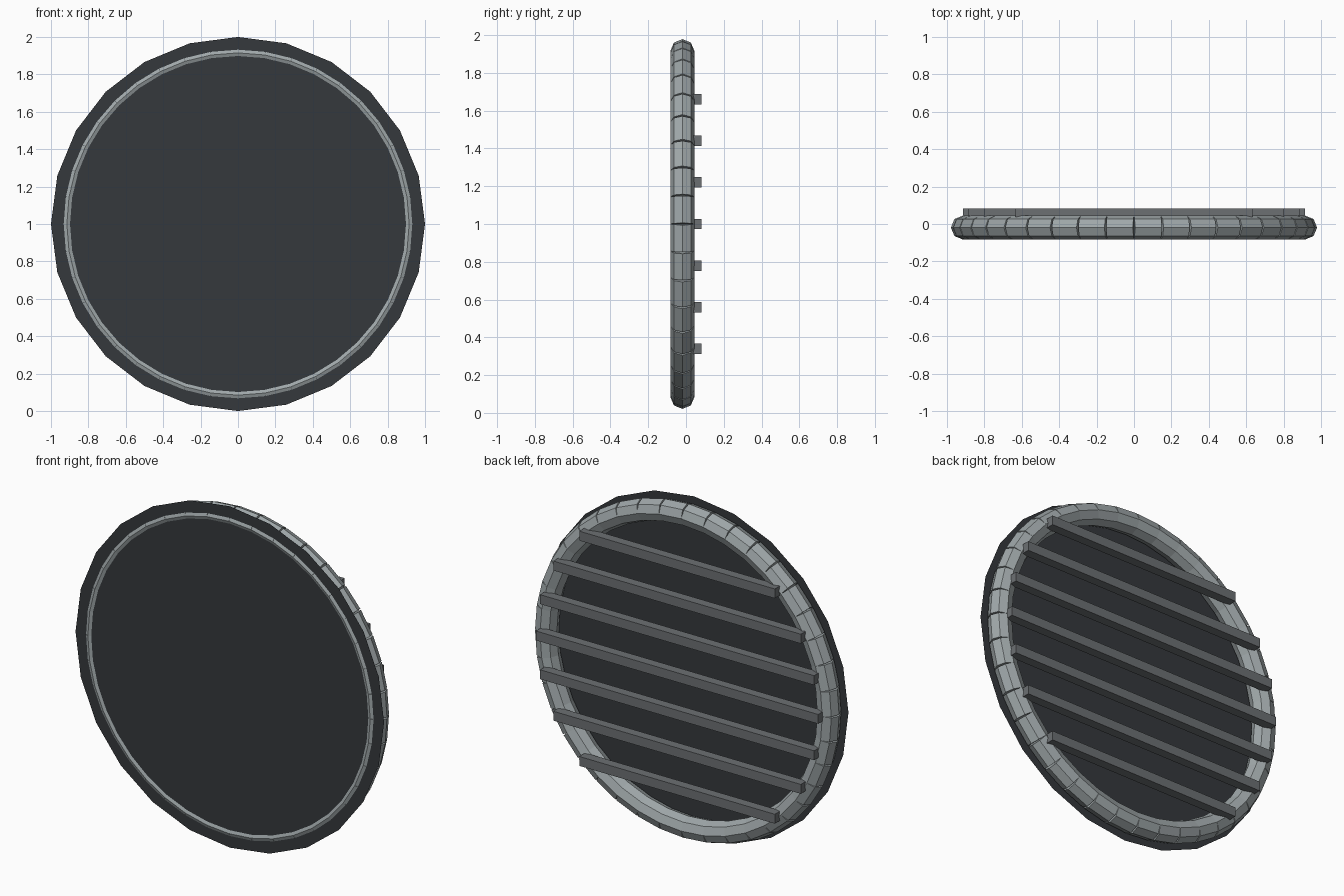
import bpy
from math import sin, cos, pi, sqrt
from mathutils import Matrix, Vector

if "Cube" in bpy.data.objects:
    bpy.data.objects.remove(bpy.data.objects["Cube"])

R = 0.915            # ring centreline radius
TUBE = 0.064         # ring tube radius
RING_Y = -0.019
CZ = 1.0
SEGS = 40


def material(name, rgb):
    m = bpy.data.materials.new(name)
    m.diffuse_color = (*rgb, 1)
    m.use_nodes = True
    m.node_tree.nodes["Principled BSDF"].inputs["Base Color"].default_value = m.diffuse_color
    return m


dark = material("dark_panel", (0.035, 0.04, 0.045))
steel = material("ring_steel", (0.35, 0.39, 0.40))
iron = material("bar_iron", (0.15, 0.16, 0.17))


def finish(name, mat):
    ob = bpy.context.object
    ob.name = name
    ob.data.materials.append(mat)
    return ob


# Backing disc: thin 24-sided sheet, the ring crest just pokes through it
bpy.ops.mesh.primitive_circle_add(vertices=24, radius=1.0, fill_type='NGON',
                                  location=(0, RING_Y - TUBE + 0.007, CZ),
                                  rotation=(pi / 2, 0, 0))
finish("backing_disc", dark)

# Ring: separate straight octagonal tubes laid chord by chord
step = 2 * pi / SEGS
for i in range(SEGS):
    a = (i + 0.5) * step
    radial = Vector((cos(a), 0, sin(a)))
    tangent = Vector((-sin(a), 0, cos(a)))
    bpy.ops.mesh.primitive_cylinder_add(vertices=8, radius=TUBE,
                                        depth=2 * R * sin(step / 2))
    ob = finish(f"ring_segment_{i + 1}", steel)
    rot = Matrix((radial, tangent.cross(radial), tangent)).transposed().to_4x4()
    centre = radial * R * cos(step / 2) + Vector((0, RING_Y, CZ))
    ob.matrix_world = Matrix.Translation(centre) @ rot

# Horizontal bars across the back, trimmed to the ring centreline
BAR = 0.055
for i in range(-3, 4):
    h = i * 0.22
    bpy.ops.mesh.primitive_cube_add(size=1, location=(0, 0.083 - BAR / 2, CZ + h))
    ob = finish(f"back_bar_{i + 4}", iron)
    ob.scale = (2 * sqrt(R * R - h * h), BAR, BAR)
